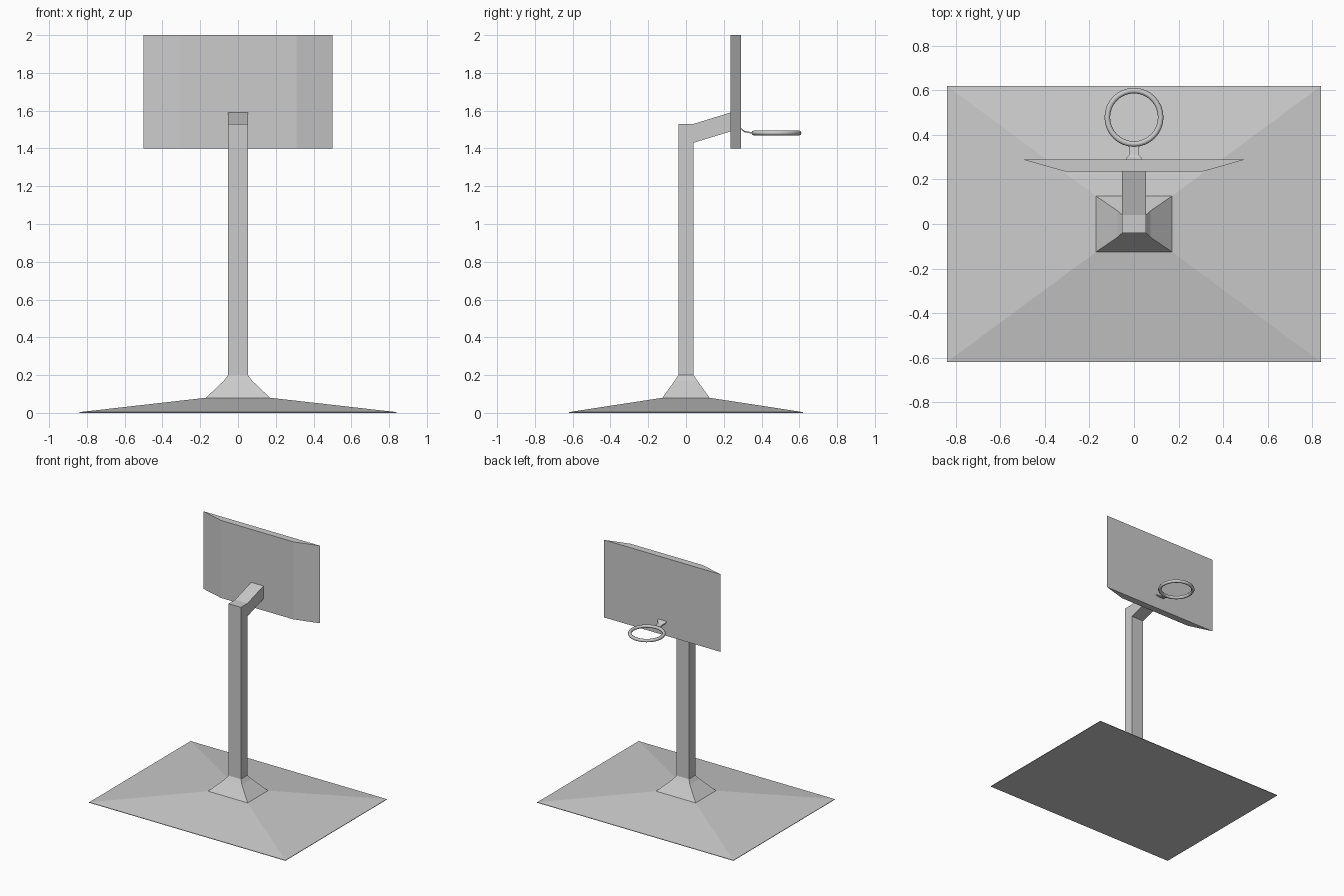
import bpy, bmesh, math

if "Cube" in bpy.data.objects:
    bpy.data.objects.remove(bpy.data.objects["Cube"])


def loft(name, rings):
    """Skin a closed solid through a list of point rings."""
    bm = bmesh.new()
    vs = [[bm.verts.new(p) for p in r] for r in rings]
    n = len(rings[0])
    for a, b in zip(vs, vs[1:]):
        for i in range(n):
            j = (i + 1) % n
            bm.faces.new((a[i], a[j], b[j], b[i]))
    bm.faces.new(vs[0])
    bm.faces.new(vs[-1])
    bmesh.ops.recalc_face_normals(bm, faces=bm.faces)
    me = bpy.data.meshes.new(name)
    bm.to_mesh(me)
    bm.free()
    ob = bpy.data.objects.new(name, me)
    bpy.context.collection.objects.link(ob)
    return ob


def rect_z(x, y, z):
    return [(-x, -y, z), (x, -y, z), (x, y, z), (-x, y, z)]


def rect_y(x, y, z0, z1):
    return [(-x, y, z0), (x, y, z0), (x, y, z1), (-x, y, z1)]


# Sloped floor base and flared foot
loft("base", [rect_z(0.84, 0.62, 0), rect_z(0.84, 0.62, 0.004), rect_z(0.17, 0.125, 0.08)])
loft("post_foot", [rect_z(0.17, 0.125, 0.08), rect_z(0.075, 0.06, 0.17), rect_z(0.053, 0.04, 0.2)])

# Post and the arm rising to the board
loft("post", [rect_z(0.053, 0.04, 0.2), rect_z(0.053, 0.04, 1.53)])
loft("arm", [rect_y(0.053, 0.04, 1.43, 1.53), rect_y(0.053, 0.236, 1.49, 1.59)])

# Backboard with tapered rear side
loft("backboard", [rect_y(0.31, 0.236, 1.4, 2.0), rect_y(0.5, 0.29, 1.4, 2.0)])

# Hoop bracket: bent strip, wider where it meets the board
strip = [(0.035, 0.289, 1.51), (0.034, 0.298, 1.498), (0.02, 0.312, 1.489), (0.02, 0.36, 1.48)]
loft("hoop_bracket", [rect_y(x, y, z - 0.004, z + 0.004) for x, y, z in strip])

# Hoop
bpy.ops.mesh.primitive_torus_add(major_radius=0.12, minor_radius=0.0125,
                                 major_segments=32, minor_segments=8,
                                 location=(0, 0.479, 1.482))
hoop = bpy.context.object
hoop.name = "hoop"
bpy.ops.object.shade_smooth_by_angle(angle=math.radians(50))
